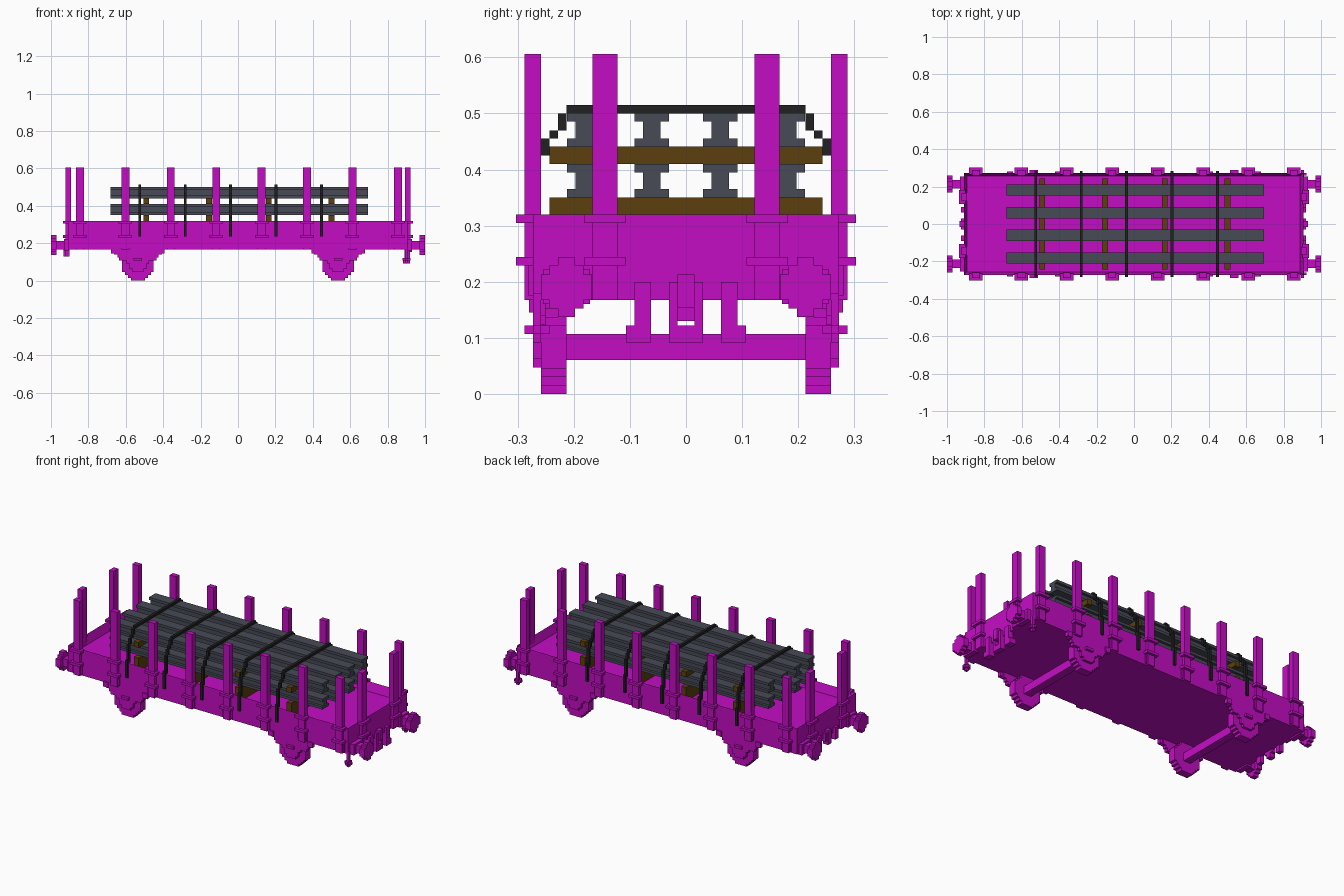
import bpy, bmesh
from mathutils import Vector

if "Cube" in bpy.data.objects:
    bpy.data.objects.remove(bpy.data.objects["Cube"], do_unlink=True)

V = 2 / 131  # size of one block unit


def material(name, rgb):
    m = bpy.data.materials.new(name)
    m.use_nodes = True
    m.diffuse_color = (*rgb, 1)
    bsdf = m.node_tree.nodes["Principled BSDF"]
    bsdf.inputs["Base Color"].default_value = (*rgb, 1)
    bsdf.inputs["Roughness"].default_value = 0.8
    return m


MAGENTA = material("magenta paint", (0.55, 0.004, 0.55))
STEEL = material("grey steel", (0.063, 0.069, 0.093))
WOOD = material("brown wood", (0.107, 0.051, 0.004))
BLACK = material("black strap", (0.015, 0.015, 0.016))


def finish(name, bm, mat):
    bmesh.ops.recalc_face_normals(bm, faces=bm.faces)
    me = bpy.data.meshes.new(name)
    bm.to_mesh(me)
    bm.free()
    me.materials.append(mat)
    ob = bpy.data.objects.new(name, me)
    bpy.context.collection.objects.link(ob)
    return ob


def add_box(bm, x0, x1, y0, y1, z0, z1):
    verts = bmesh.ops.create_cube(bm, size=1)["verts"]
    for v in verts:
        v.co = Vector((x1 if v.co.x > 0 else x0,
                       y1 if v.co.y > 0 else y0,
                       z1 if v.co.z > 0 else z0))
    return verts


def boxes(name, mat, *specs):
    bm = bmesh.new()
    for s in specs:
        add_box(bm, *s)
    return finish(name, bm, mat)


def sided(s, a, b):
    """Range a..b on the positive side, mirrored when s is -1."""
    return (a, b) if s > 0 else (-b, -a)


def stepped(name, mat, rows, axis, centre, z0, lo, hi):
    """Extrude a symmetric stepped outline; rows = (half width, height), bottom up."""
    right, z = [], z0
    for half, h in rows:
        right += [(half, z), (half, z + h)]
        z += h
    outline = right + [(-u, w) for u, w in reversed(right)]
    clean = [p for i, p in enumerate(outline)
             if not (p[0] == outline[i - 1][0] == outline[(i + 1) % len(outline)][0])]
    bm = bmesh.new()

    def place(u, w, d):
        return (d, centre + u, w) if axis == "x" else (centre + u, d, w)
    face = bm.faces.new([bm.verts.new(place(u, w, lo)) for u, w in clean])
    out = bmesh.ops.extrude_face_region(bm, geom=[face])["geom"]
    move = Vector(place(0, 0, hi)) - Vector(place(0, 0, lo))
    bmesh.ops.translate(bm, vec=move, verts=[g for g in out if isinstance(g, bmesh.types.BMVert)])
    return finish(name, bm, mat)


# Open-topped wagon body with a sunken floor
bm = bmesh.new()
add_box(bm, -0.91, 0.905, -0.273, 0.273, 0.168, 0.32)
bm.faces.ensure_lookup_table()
top = max(bm.faces, key=lambda f: f.calc_center_median().z)
bmesh.ops.inset_region(bm, faces=[top], thickness=0.024)
bmesh.ops.translate(bm, vec=(0, 0, -0.05), verts=top.verts)
finish("wagon_body", bm, MAGENTA)

# Side stakes with their brackets
for s in (-1, 1):
    for i in range(8):
        x = -0.845 + i * 0.2428
        specs = [(x - 0.021, x + 0.021, *sided(s, 0.258, 0.288), 0.168, 0.606)]
        for z in (0.229, 0.305):
            specs.append((x - 0.036, x + 0.036, *sided(s, 0.265, 0.303), z, z + V))
        specs.append((x - 0.03, x + 0.03, *sided(s, 0.268, 0.2805), 0.176, 0.24))
        boxes("side_stake", MAGENTA, *specs)

# End stakes with their brackets
for e in (-1, 1):
    for s in (-1, 1):
        specs = [(*sided(e, 0.893, 0.922), *sided(s, 0.122, 0.167), 0.168, 0.606)]
        for z in (0.229, 0.305):
            specs.append((*sided(e, 0.9, 0.936), *sided(s, 0.108, 0.182), z, z + V))
        boxes("end_stake", MAGENTA, *specs)

# Buffers: stepped disc, shaft and base plate
disc = [(V, V), (2 * V, V), (3 * V, 3 * V), (2 * V, V), (V, V)]
for e in (-1, 1):
    for s in (-1, 1):
        stepped("buffer_disc", MAGENTA, disc, "x", s * 0.213, 0.137, *sided(e, 0.97, 1.0))
        boxes("buffer_shaft", MAGENTA,
              (*sided(e, 0.9, 0.975), s * 0.213 - 0.023, s * 0.213 + 0.023, 0.168, 0.213),
              (*sided(e, 0.9, 0.93), s * 0.213 - 0.042, s * 0.213 + 0.042, 0.16, 0.222))

# Wheels, axles and spring boxes
wheel = [(k * V, V) for k in (2.5, 3.5, 4.5, 5.5, 5.5, 5.5, 5.5, 5.5, 4.5, 3.5, 2.5)]
spring = [(0.03, V), (0.045, 2 * V), (0.06, V), (0.1, V), (0.11, V), (0.128, 2 * V)]
for x in (-0.535, 0.535):
    boxes("axle", MAGENTA, (x - 0.023, x + 0.023, -0.22, 0.22, 0.061, 0.107))
    for s in (-1, 1):
        stepped("wheel", MAGENTA, wheel, "y", x, 0, *sided(s, 0.213, 0.258))
        stepped("axle_spring", MAGENTA, spring, "y", x, 0.047, *sided(s, 0.25, 0.273))
        boxes("spring_hangers", MAGENTA,
              (x - 0.023, x + 0.023, *sided(s, 0.265, 0.288), 0.107, 0.122),
              (x - 0.143, x - 0.112, *sided(s, 0.258, 0.28), 0.145, 0.175),
              (x + 0.112, x + 0.143, *sided(s, 0.258, 0.28), 0.145, 0.175))

# Coupling gear: brake hoses and hook at the left end, short hook at the right end
for s in (-1, 1):
    boxes("brake_hose", MAGENTA,
          (0.89, 0.92, *sided(s, 0.062, 0.092), 0.107, 0.2),
          (0.882, 0.92, *sided(s, 0.062, 0.107), 0.092, 0.122))
    boxes("short_hose", MAGENTA, (-0.925, -0.9, *sided(s, 0.062, 0.092), 0.13, 0.2))
    # Corner step under the body
    boxes("corner_step", MAGENTA,
          (0.894, 0.909, *sided(s, 0.258, 0.273), 0.092, 0.18),
          (0.88, 0.922, *sided(s, 0.258, 0.273), 0.107, 0.122),
          (0.894, 0.909, *sided(s, 0.243, 0.288), 0.107, 0.122))
boxes("coupling_hook", MAGENTA,
      (0.89, 0.92, -0.03, -0.015, 0.092, 0.2),
      (0.89, 0.92, 0.015, 0.03, 0.092, 0.2),
      (0.89, 0.92, -0.015, 0.015, 0.092, 0.122),
      (0.89, 0.93, -0.015, 0.015, 0.153, 0.213))
boxes("short_hook", MAGENTA,
      (-0.925, -0.9, -0.03, 0.03, 0.153, 0.2),
      (-0.932, -0.9, -0.015, 0.015, 0.13, 0.213))

# Steel beams in two layers
i_beam = [(0.0305, V), (0.0153, 2 * V - 0.001), (0.0305, V)]
for z in (0.35, 0.4405):
    for y in (-0.182, -0.061, 0.061, 0.182):
        stepped("steel_beam", STEEL, i_beam, "x", y, z, -0.683, 0.695)

# Wooden bearers under each layer
for x in (-0.49, -0.155, 0.165, 0.5):
    boxes("lower_bearer", WOOD, (x - V, x + V, -0.243, 0.243, 0.27, 0.35))
    boxes("upper_bearer", WOOD, (x - V, x + V, -0.243, 0.243, 0.41, 0.441))

# Stepped straps over the load, tied down outside the walls
for i in range(5):
    x = -0.525 + i * 0.2428
    w = (x - V / 2, x + V / 2)
    specs = [(*w, -0.213, 0.213, 0.5, 0.515)]
    for s in (-1, 1):
        specs += [(*w, *sided(s, 0.213, 0.228), 0.47, 0.5),
                  (*w, *sided(s, 0.228, 0.243), 0.455, 0.47),
                  (*w, *sided(s, 0.243, 0.258), 0.425, 0.455),
                  (*w, *sided(s, 0.258, 0.273), 0.32, 0.425),
                  (*w, *sided(s, 0.27, 0.284), 0.236, 0.34)]
    boxes("load_strap", BLACK, *specs)
